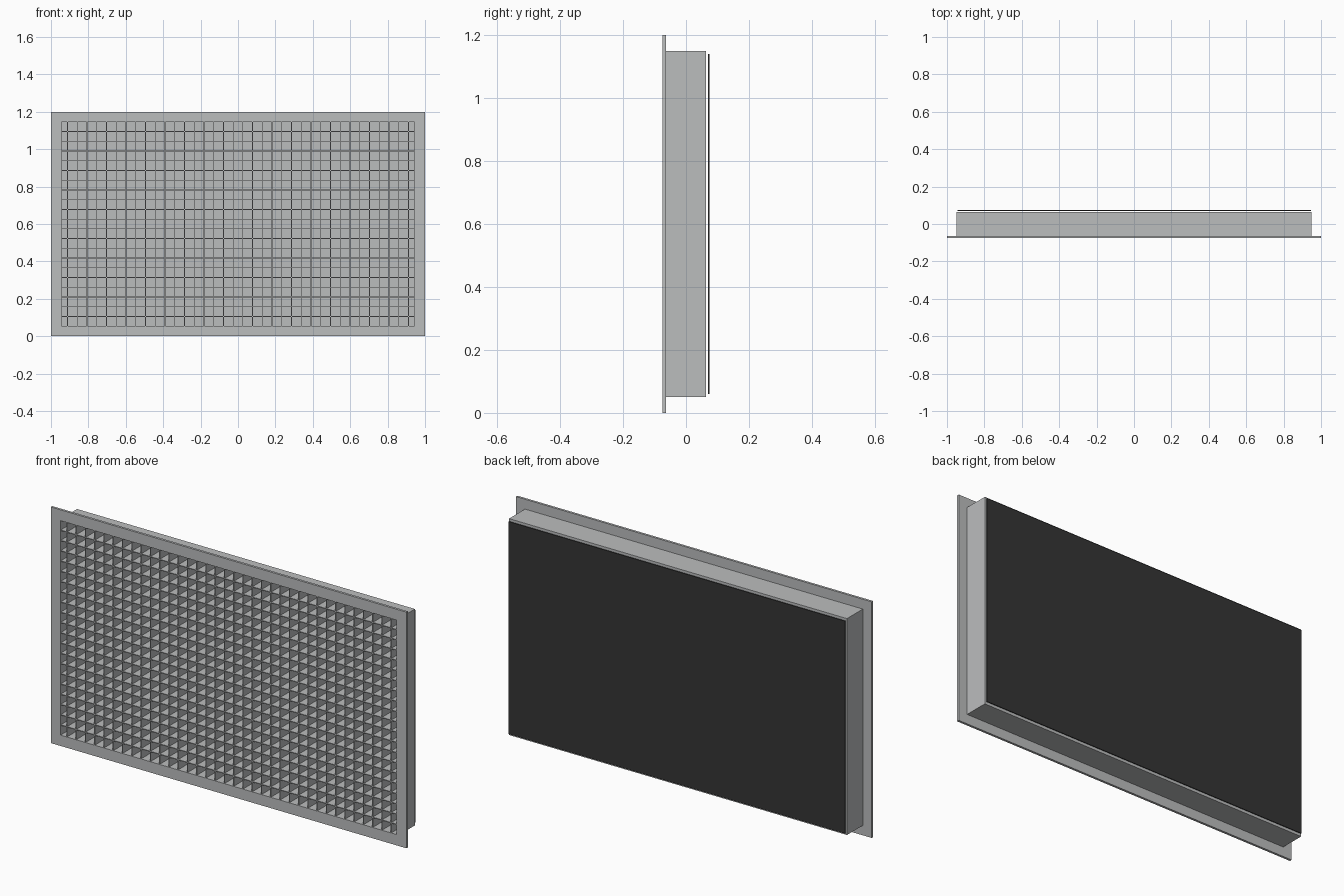
import bpy
import bmesh
from mathutils import Matrix, Vector

cube = bpy.data.objects.get("Cube")
if cube:
    bpy.data.objects.remove(cube, do_unlink=True)


def material(name, rgb):
    m = bpy.data.materials.new(name)
    m.use_nodes = True
    m.diffuse_color = (*rgb, 1)
    m.node_tree.nodes["Principled BSDF"].inputs["Base Color"].default_value = (*rgb, 1)
    return m


grey = material("light grey metal", (0.50, 0.51, 0.515))
black = material("matte black", (0.035, 0.035, 0.035))


def add_box(bm, lo, hi):
    lo, hi = Vector(lo), Vector(hi)
    mat = Matrix.Translation((lo + hi) / 2) @ Matrix.Diagonal((*(hi - lo), 1))
    bmesh.ops.create_cube(bm, size=1, matrix=mat)


def add_ring(bm, outer, inner, y0, y1):
    """Rectangular tube along y; outer and inner are half sizes in x and z."""
    loops = []
    for (hx, hz), y in ((outer, y0), (outer, y1), (inner, y1), (inner, y0)):
        loops.append([bm.verts.new((sx * hx, y, MID + sz * hz))
                      for sx, sz in ((-1, -1), (1, -1), (1, 1), (-1, 1))])
    for i in range(4):
        a, b = loops[i], loops[(i + 1) % 4]
        for k in range(4):
            n = (k + 1) % 4
            bm.faces.new((a[k], a[n], b[n], b[k]))


def finish(bm, name, mat):
    bmesh.ops.recalc_face_normals(bm, faces=bm.faces)
    mesh = bpy.data.meshes.new(name)
    bm.to_mesh(mesh)
    bm.free()
    mesh.materials.append(mat)
    bpy.context.collection.objects.link(bpy.data.objects.new(name, mesh))


MID = 0.6                     # height of the centre
OPEN_X, OPEN_Z = 0.945, 0.545  # half size of the opening
FRONT, SEAT, BACK = -0.075, -0.063, 0.064
PITCH, HALF = 0.0521, 0.002   # blade spacing and half thickness

# Flat border flange
bm = bmesh.new()
add_ring(bm, (1, MID), (OPEN_X, OPEN_Z), FRONT, SEAT)
finish(bm, "front_flange", grey)

# Box sleeve behind the flange
bm = bmesh.new()
add_ring(bm, (0.95, 0.55), (OPEN_X, OPEN_Z), SEAT, BACK)
finish(bm, "box_sleeve", grey)

# Closed back of the box
bm = bmesh.new()
add_box(bm, (-OPEN_X, BACK - 0.004, MID - OPEN_Z), (OPEN_X, BACK, MID + OPEN_Z))
finish(bm, "inner_back", grey)

# Crossing grid blades
bm = bmesh.new()
for i in range(36):
    x = (i - 17.5) * PITCH
    add_box(bm, (x - HALF, FRONT + 0.002, MID - OPEN_Z), (x + HALF, BACK - 0.004, MID + OPEN_Z))
finish(bm, "vertical_blades", grey)

bm = bmesh.new()
for i in range(20):
    z = MID + (i - 9.5) * PITCH
    add_box(bm, (-OPEN_X, FRONT + 0.002, z - HALF), (OPEN_X, BACK - 0.004, z + HALF))
finish(bm, "horizontal_blades", grey)

# Dark plate set just off the back
bm = bmesh.new()
add_box(bm, (-0.945, 0.07, 0.06), (0.945, 0.074, 1.14))
finish(bm, "rear_plate", black)
